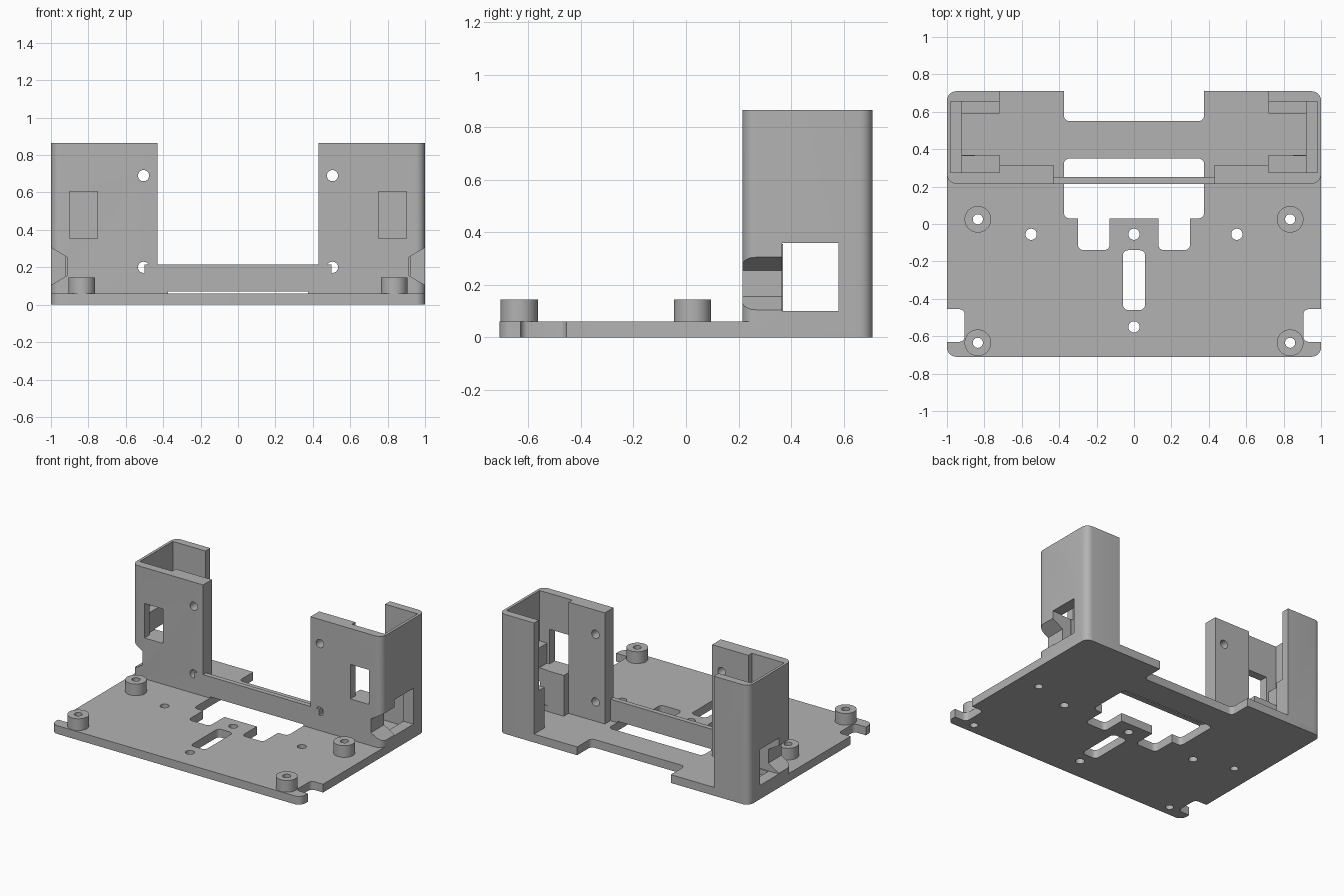
import bpy, bmesh, math
from mathutils import Vector

cube = bpy.data.objects.get("Cube")
if cube:
    bpy.data.objects.remove(cube, do_unlink=True)

grey = bpy.data.materials.new("plain_grey")
grey.use_nodes = True
colour = (0.45, 0.45, 0.45, 1)
grey.diffuse_color = colour
grey.node_tree.nodes["Principled BSDF"].inputs["Base Color"].default_value = colour


def fillet(pts, steps=6):
    """Outline from (a, b, radius) corners, arcs replacing rounded ones."""
    out = []
    for i, (a, b, r) in enumerate(pts):
        p = Vector((a, b))
        if r == 0:
            out.append(p)
            continue
        u = (Vector(pts[i - 1][:2]) - p).normalized()
        v = (Vector(pts[(i + 1) % len(pts)][:2]) - p).normalized()
        centre = p + (u + v) * r
        for k in range(steps + 1):
            t = k / steps * math.pi / 2
            out.append(centre - v * r * math.cos(t) - u * r * math.sin(t))
    return out


def prism(name, outline, lo, hi, axis="z"):
    """Extrude a 2D outline along z, or an x-z outline along y."""
    bm = bmesh.new()
    def place(p, h):
        return (p[0], p[1], h) if axis == "z" else (p[0], h, p[1])
    low = [bm.verts.new(place(p, lo)) for p in outline]
    high = [bm.verts.new(place(p, hi)) for p in outline]
    bm.faces.new(low)
    bm.faces.new(high)
    for i in range(len(low)):
        j = (i + 1) % len(low)
        bm.faces.new((low[i], low[j], high[j], high[i]))
    bmesh.ops.recalc_face_normals(bm, faces=bm.faces)
    mesh = bpy.data.meshes.new(name)
    bm.to_mesh(mesh)
    bm.free()
    mesh.materials.append(grey)
    obj = bpy.data.objects.new(name, mesh)
    bpy.context.collection.objects.link(obj)
    return obj


def rect(x0, x1, y0, y1, r=0):
    return fillet([(x0, y0, r), (x1, y0, r), (x1, y1, r), (x0, y1, r)])


def circle(x, y, r, n=32):
    return [(x + r * math.cos(2 * math.pi * k / n),
             y + r * math.sin(2 * math.pi * k / n)) for k in range(n)]


def flip(outline, s):
    return [(s * p[0], p[1]) for p in outline]


def combine(target, tool, mode):
    mod = target.modifiers.new("shape", "BOOLEAN")
    mod.operation, mod.solver, mod.object = mode, "EXACT", tool
    bpy.context.view_layer.objects.active = target
    bpy.ops.object.modifier_apply(modifier=mod.name)
    bpy.data.objects.remove(tool, do_unlink=True)


PLATE, TOP = 0.06, 0.865
FRONT, BACK = 0.215, 0.71

# Base plate and low front rail between the towers
bracket = prism("mounting_bracket", rect(-1, 1, -BACK, BACK, 0.05), 0, PLATE)
combine(bracket, prism("rail", rect(-0.5, 0.5, FRONT, 0.25), 0.04, 0.215), "UNION")

for s in (-1, 1):
    # Tower walls, open towards the middle
    walls = fillet([(0.43, FRONT, 0), (1, FRONT, 0.05), (1, BACK, 0.05), (0.72, BACK, 0),
                    (0.72, 0.655, 0), (0.98, 0.655, 0), (0.98, 0.275, 0),
                    (0.72, 0.275, 0), (0.72, 0.315, 0), (0.43, 0.315, 0)])
    tower = prism("tower", flip(walls, s), 0.0, TOP)
    # Inner block with a slot, and the thicker outer wall
    block = prism("block", flip(rect(0.72, 0.985, 0.26, 0.67), s), 0.03, 0.355)
    combine(block, prism("slot", flip(rect(0.6, 0.92, 0.37, 0.59), s), PLATE, 1), "DIFFERENCE")
    combine(tower, block, "UNION")
    combine(tower, prism("liner", flip(rect(0.92, 0.985, 0.26, 0.67), s), 0.03, 0.5), "UNION")
    # Side window, chamfered side groove, front window and screw holes
    groove = [(0.915, 0.155), (0.915, 0.255), (1.085, 0.355), (1.085, 0.055)]
    cutters = [prism("side_window", flip(rect(0.85, 1.1, 0.365, 0.58), s), 0.1, 0.36),
               prism("groove", flip(groove, s), 0.1, 0.37, "y"),
               prism("front_window", flip(rect(0.75, 0.9, 0.355, 0.605), s), 0.1, 0.28, "y")]
    for z in (0.2, 0.69):
        cutters.append(prism("screw_hole", circle(s * 0.505, z, 0.03), 0.1, 0.4, "y"))
    for c in cutters:
        combine(tower, c, "DIFFERENCE")
    combine(bracket, tower, "UNION")
    # Standoffs with through holes
    for y in (0.025, -0.635):
        combine(bracket, prism("standoff", circle(s * 0.835, y, 0.071, 48), 0.03, 0.145), "UNION")
        combine(bracket, prism("bore", circle(s * 0.835, y, 0.027), -0.1, 0.3), "DIFFERENCE")
    # Side notches and outer plate holes
    combine(bracket, prism("notch", flip(rect(0.905, 1.2, -0.63, -0.455, 0.03), s), -0.1, 0.08),
            "DIFFERENCE")
    combine(bracket, prism("hole", circle(s * 0.55, -0.055, 0.03), -0.1, 0.1), "DIFFERENCE")

# Central opening with two fingers, running just under the rail
half = [(0.375, 0.35, 0.03), (0.375, 0.03, 0.03), (0.3, 0.03, 0), (0.3, -0.14, 0.03),
        (0.13, -0.14, 0.03), (0.13, 0.03, 0)]
opening = fillet(half + [(-x, y, r) for x, y, r in reversed(half)])
combine(bracket, prism("opening", opening, -0.1, 0.07), "DIFFERENCE")

# Rear notch, cable slot and centre holes
for outline in (rect(-0.375, 0.375, 0.55, 0.9, 0.03), rect(-0.06, 0.06, -0.46, -0.14, 0.03),
                circle(0, -0.055, 0.03), circle(0, -0.55, 0.03)):
    combine(bracket, prism("cut", outline, -0.1, 0.1), "DIFFERENCE")

bpy.ops.object.select_all(action="DESELECT")
bracket.select_set(True)
bpy.context.view_layer.objects.active = bracket
bpy.ops.object.shade_smooth_by_angle(angle=math.radians(30))
